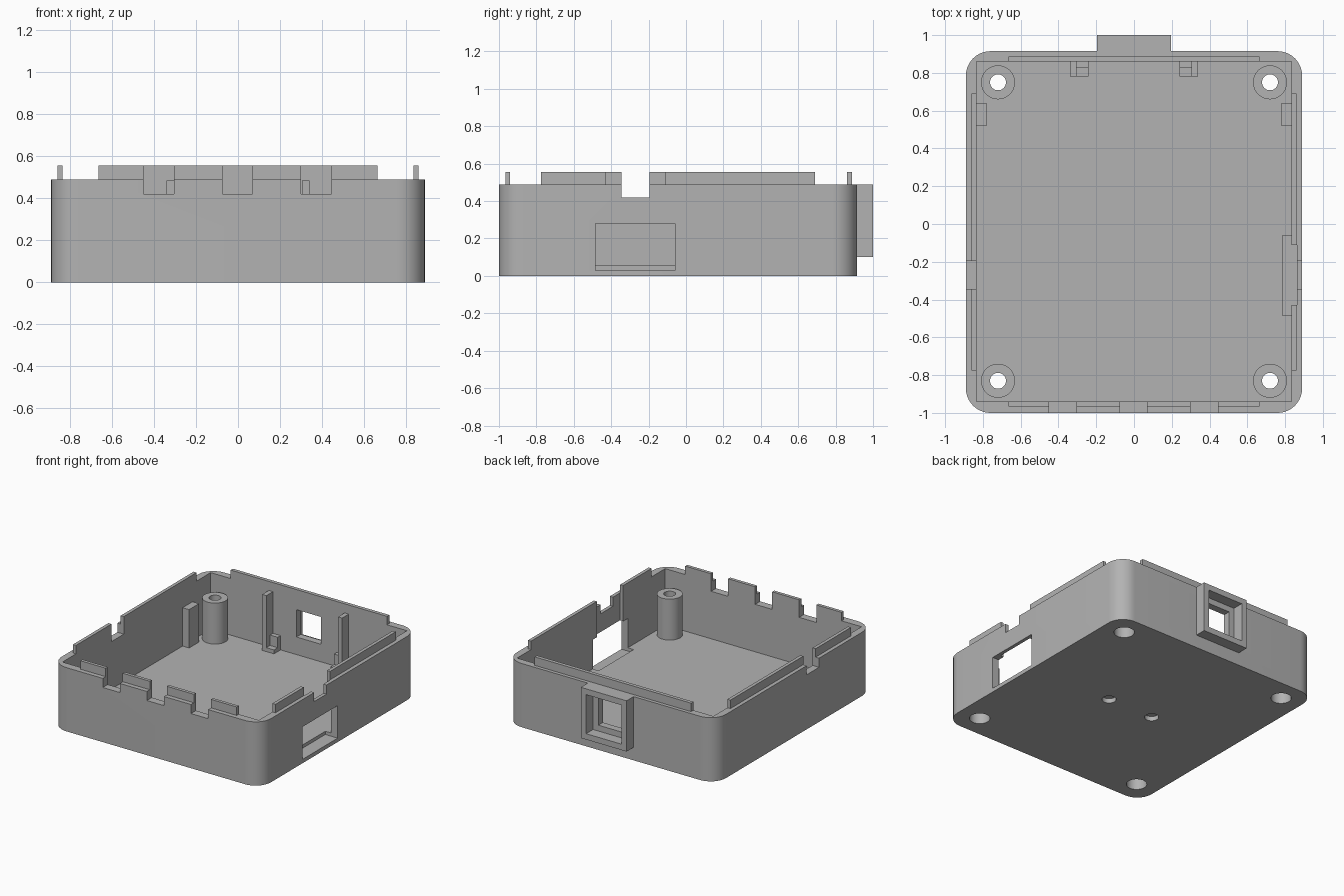
import bpy, bmesh, math

if "Cube" in bpy.data.objects:
    bpy.data.objects.remove(bpy.data.objects["Cube"])

grey = bpy.data.materials.new("plain grey plastic")
grey.use_nodes = True
grey.diffuse_color = (0.45, 0.45, 0.45, 1)
grey.node_tree.nodes["Principled BSDF"].inputs["Base Color"].default_value = (0.45, 0.45, 0.45, 1)

FLOOR, RIM, LIP, NOTCH = 0.055, 0.49, 0.555, 0.42
FRONT, BACK, SIDE = -1.0, 0.915, 0.89          # outer faces
IN_FRONT, IN_BACK, IN_SIDE = -0.94, 0.86, 0.835  # inner faces


def finish(name, bm):
    bmesh.ops.recalc_face_normals(bm, faces=bm.faces)
    mesh = bpy.data.meshes.new(name)
    bm.to_mesh(mesh)
    bm.free()
    mesh.materials.append(grey)
    obj = bpy.data.objects.new(name, mesh)
    bpy.context.collection.objects.link(obj)
    return obj


def prism(name, outline, z0, z1):
    bm = bmesh.new()
    base = bm.faces.new([bm.verts.new((x, y, z0)) for x, y in outline])
    top = bmesh.ops.extrude_face_region(bm, geom=[base])["geom"]
    bmesh.ops.translate(bm, vec=(0, 0, z1 - z0),
                        verts=[v for v in top if isinstance(v, bmesh.types.BMVert)])
    return finish(name, bm)


def box(name, x, y, z):
    (x0, x1), (y0, y1) = sorted(x), sorted(y)
    return prism(name, [(x0, y0), (x1, y0), (x1, y1), (x0, y1)], *z)


def cylinder(name, x, y, r, z, n=40):
    turns = [2 * math.pi * i / n for i in range(n)]
    return prism(name, [(x + r * math.cos(a), y + r * math.sin(a)) for a in turns], *z)


def cut(obj, cutter):
    cutter.hide_render = True
    mod = obj.modifiers.new("cut", "BOOLEAN")
    mod.operation, mod.solver, mod.object = "DIFFERENCE", "EXACT", cutter
    bpy.context.view_layer.objects.active = obj
    bpy.ops.object.modifier_apply(modifier=mod.name)
    bpy.data.objects.remove(cutter)


def smooth(obj):
    bpy.ops.object.select_all(action="DESELECT")
    obj.select_set(True)
    bpy.context.view_layer.objects.active = obj
    bpy.ops.object.shade_smooth_by_angle(angle=math.radians(30))


# Tray with rounded outer corners and a square cavity
R, STEPS = 0.13, 10
outline = []
corners = [(SIDE - R, BACK - R), (R - SIDE, BACK - R), (R - SIDE, FRONT + R), (SIDE - R, FRONT + R)]
for q, (cx, cy) in enumerate(corners):
    for i in range(STEPS + 1):
        a = math.pi / 2 * (q + i / STEPS)
        outline.append((cx + R * math.cos(a), cy + R * math.sin(a)))
tray = prism("tray", outline, 0, RIM)
cut(tray, box("cavity", (-IN_SIDE, IN_SIDE), (IN_FRONT, IN_BACK), (FLOOR, 0.7)))

# Notches in the front and side walls
front_notches = [(-0.45, -0.305), (-0.075, 0.07), (0.30, 0.445)]
for span in front_notches:
    cut(tray, box("notch", span, (-1.1, -0.9), (NOTCH, 0.7)))
cut(tray, box("side_notch", (-1, 1), (-0.345, -0.195), (NOTCH, 0.7)))

# Side port with its thinned wall
cut(tray, box("thinning", (0.80, 0.863), (-0.43, -0.11), (FLOOR, 0.7)))
cut(tray, box("port", (0.785, 1), (-0.485, -0.06), (0.03, 0.28)))

# Back window and its protruding socket
cut(tray, box("window", (-0.105, 0.105), (0.8, 1.1), (0.19, 0.40)))
socket = box("back_socket", (-0.195, 0.195), (BACK, 1.0), (0.10, RIM))
cut(socket, box("socket_hole", (-0.15, 0.15), (0.85, 1.1), (0.145, 0.445)))

# Two blind holes under the floor
for x in (-0.195, 0.195):
    cut(tray, cylinder("blind_hole", x, -0.04, 0.05, (-0.1, 0.035)))

# Screw posts, bored through and counterbored from below
for x in (-0.72, 0.72):
    for y in (-0.83, 0.75):
        post = cylinder("screw_post", x, y, 0.09, (FLOOR, 0.37))
        for part in (tray, post):
            cut(part, cylinder("counterbore", x, y, 0.072, (-0.1, 0.2)))
            cut(part, cylinder("bore", x, y, 0.042, (0.15, 0.6)))
        smooth(post)
smooth(tray)

# Raised locating lips on the rim
edges = [-0.665] + [e for span in front_notches for e in span] + [0.665]
for a, b in zip(edges[::2], edges[1::2]):
    box("front_lip", (a, b), (-0.965, IN_FRONT), (RIM, LIP))
box("back_lip", (-0.665, 0.665), (IN_BACK, 0.888), (RIM, LIP))
for side, name, gap in ((-1, "right_lip", (-0.345, -0.195)), (1, "left_lip", (-0.43, -0.11))):
    for span in ((-0.775, gap[0]), (gap[1], 0.69)):
        box(name, (side * IN_SIDE, side * 0.861), span, (RIM, LIP))

# Board guides on the back and side walls
for s in (-1, 1):
    box("back_rib", (s * 0.305, s * 0.34), (0.78, IN_BACK), (FLOOR, 0.485))
    box("rib_ledge", (s * 0.24, s * 0.305), (0.78, 0.825), (FLOOR, 0.085))
    box("rib_stop", (s * 0.24, s * 0.305), (0.825, IN_BACK), (FLOOR, 0.165))
    box("side_guide", (s * 0.78, s * IN_SIDE), (0.52, 0.64), (FLOOR, 0.35))
